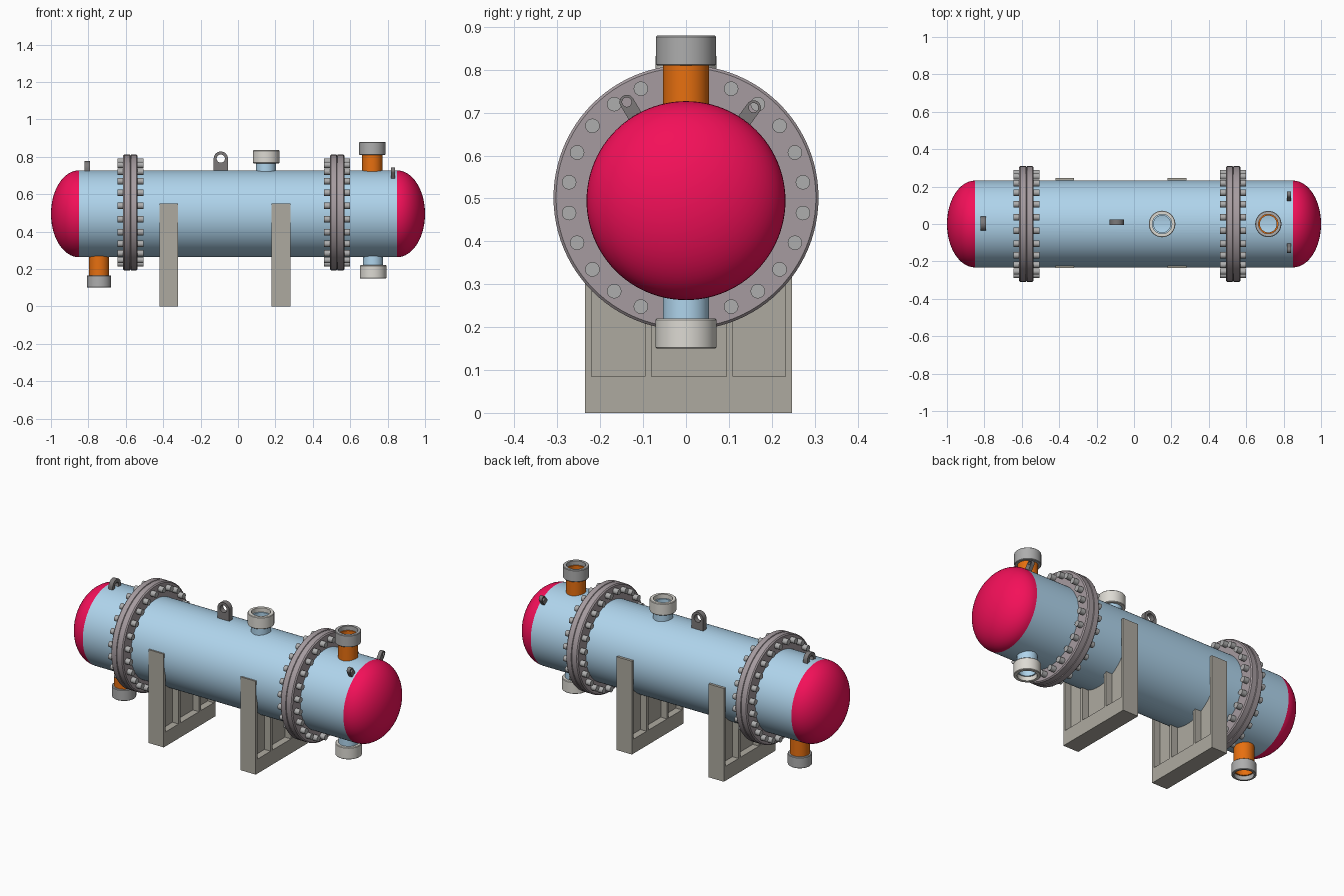
import bpy, bmesh
from math import sin, cos, pi, radians, sqrt
from mathutils import Matrix, Vector

if "Cube" in bpy.data.objects:
    bpy.data.objects.remove(bpy.data.objects["Cube"])

CZ, R = 0.495, 0.232          # shell axis height and radius


def mat(name, r, g, b):
    m = bpy.data.materials.new(name)
    m.diffuse_color = (r, g, b, 1)
    m.use_nodes = True
    m.node_tree.nodes["Principled BSDF"].inputs["Base Color"].default_value = m.diffuse_color
    return m


BLUE = mat("shell_blue", 0.43, 0.66, 0.84)
RED = mat("head_red", 0.9, 0.005, 0.1)
ORANGE = mat("pipe_orange", 0.8, 0.16, 0.005)
MAUVE = mat("flange_grey", 0.38, 0.33, 0.35)
STONE = mat("saddle_stone", 0.42, 0.40, 0.35)
PALE = mat("pale_grey", 0.72, 0.70, 0.65)
STEEL = mat("steel_grey", 0.42, 0.42, 0.42)
DARK = mat("lug_grey", 0.2, 0.19, 0.19)


def finish(name, bm, m, matrix=None):
    bmesh.ops.remove_doubles(bm, verts=bm.verts, dist=1e-5)
    if matrix:
        bm.transform(matrix)
    bmesh.ops.recalc_face_normals(bm, faces=bm.faces)
    me = bpy.data.meshes.new(name)
    bm.to_mesh(me)
    bm.free()
    ob = bpy.data.objects.new(name, me)
    bpy.context.collection.objects.link(ob)
    if m:
        me.materials.append(m)
    return ob


def loft(bm, loops, closed):
    """Skin a series of equal point loops."""
    rows = [[bm.verts.new(p) for p in lp] for lp in loops]
    n = len(rows[0])
    for i in range(len(rows) if closed else len(rows) - 1):
        a, b = rows[i], rows[(i + 1) % len(rows)]
        for j in range(n):
            k = (j + 1) % n
            bm.faces.new((a[j], a[k], b[k], b[j]))


def lathe(name, prof, m, matrix, n=64, closed=True):
    bm = bmesh.new()
    loft(bm, [[(r * cos(2 * pi * j / n), r * sin(2 * pi * j / n), h) for j in range(n)]
              for r, h in prof], closed)
    return finish(name, bm, m, matrix)


def box(bm, x0, x1, y0, y1, z0, z1):
    mx = Matrix.Translation(((x0 + x1) / 2, (y0 + y1) / 2, (z0 + z1) / 2)) @ \
        Matrix.Diagonal((x1 - x0, y1 - y0, z1 - z0, 1))
    bmesh.ops.create_cube(bm, size=1, matrix=mx)


AX = Matrix.Translation((0, 0, CZ)) @ Matrix.Rotation(pi / 2, 4, 'Y')

# Hollow shell
shell = lathe("shell", [(R, -0.85), (R, 0.85), (R - 0.015, 0.85), (R - 0.015, -0.85)], BLUE, AX, 96)

# Domed heads
for side, s in (("left", -1), ("right", 1)):
    lathe(side + "_head", [(R * cos(t * pi / 32), s * (0.85 + 0.15 * sin(t * pi / 32)))
                           for t in range(17)], RED, AX, 96, False)

# Girth flanges with bolts
for side, x in (("left", -0.575), ("right", 0.53)):
    AF = Matrix.Translation((x, 0, 0.502)) @ Matrix.Rotation(pi / 2, 4, 'Y')
    lathe(side + "_girth_flange",
          [(0.22, -0.039), (0.303, -0.039), (0.309, -0.033), (0.309, -0.003), (0.305, -0.001),
           (0.305, 0.001), (0.309, 0.003), (0.309, 0.033), (0.303, 0.039), (0.22, 0.039)],
          MAUVE, AF, 96)
    bm = bmesh.new()
    for i in range(24):
        a = radians(7.5 + 15 * i)
        bmesh.ops.create_cone(bm, cap_ends=True, segments=16, radius1=0.017, radius2=0.017,
                              depth=0.14, matrix=Matrix.Translation((0.275 * cos(a), 0.275 * sin(a), 0)))
    finish(side + "_flange_bolts", bm, STEEL, AF)

# Nozzles: x, direction, pipe end and collar end as distance from the shell axis
nozzles = [("top_right", 0.718, 1, 0.315, 0.385, 0.070, ORANGE, STEEL),
           ("top_middle", 0.15, 1, 0.270, 0.340, 0.071, BLUE, PALE),
           ("bottom_right", 0.722, -1, 0.275, 0.345, 0.071, BLUE, PALE),
           ("bottom_left", -0.743, -1, 0.330, 0.395, 0.065, ORANGE, STEEL)]
for name, x, d, h0, h1, rc, pm, cm in nozzles:
    M = Matrix.Translation((x, 0, CZ)) @ Matrix.Diagonal((1, 1, d, 1))
    hp = h1 - 0.025
    lathe(name + "_pipe", [(0.054, 0.222), (0.054, hp), (0.045, hp), (0.045, 0.222)], pm, M, 48)
    lathe(name + "_collar", [(0.052, h0), (rc - 0.003, h0), (rc, h0 + 0.003), (rc, h1 - 0.003),
                             (rc - 0.003, h1), (0.052, h1)], cm, M, 48)
    cutter = lathe("hole_cutter", [(0, 0.1), (0.046, 0.1), (0.046, 0.3), (0, 0.3)], None, M, 48, False)
    cutter.hide_render = True
    mod = shell.modifiers.new("hole", 'BOOLEAN')
    mod.operation, mod.solver, mod.object = 'DIFFERENCE', 'EXACT', cutter
    bpy.context.view_layer.objects.active = shell
    bpy.ops.object.modifier_apply(modifier=mod.name)
    bpy.data.objects.remove(cutter)


def lug(name, w, t, rh, drop, matrix):
    """Round-topped plate in local xz with an eye at the origin."""
    outer, inner = [], []
    for i in range(32):
        c, s = cos(i * pi / 16), sin(i * pi / 16)
        k = w / 2 if s >= -1e-6 else min(w / 2 / max(abs(c), 1e-6), drop / abs(s))
        outer.append((k * c, k * s))
        inner.append((rh * c, rh * s))
    # square off the two base corners
    for sx in (1, -1):
        i = min(range(17, 32), key=lambda q: (Vector(outer[q]) - Vector((sx * w / 2, -drop))).length)
        outer[i] = (sx * w / 2, -drop)
    bm = bmesh.new()
    loft(bm, [[(p, y, q) for p, q in lp] for lp, y in
              ((outer, -t / 2), (outer, t / 2), (inner, t / 2), (inner, -t / 2))], True)
    return finish(name, bm, DARK, matrix)


# Lifting lugs
QZ = Matrix.Rotation(pi / 2, 4, 'Z')
lug("middle_lifting_lug", 0.076, 0.03, 0.022, 0.075, Matrix.Translation((-0.092, 0.01, 0.79)))
lug("left_lifting_lug", 0.076, 0.027, 0.018, 0.03, Matrix.Translation((-0.806, 0.002, 0.738)) @ QZ)
for side, ang in (("front", 31), ("back", -36)):
    M = Matrix.Translation((0.828, 0, CZ)) @ Matrix.Rotation(radians(ang), 4, 'X') @ \
        Matrix.Translation((0, 0, 0.268)) @ QZ
    lug(side + "_small_lug", 0.034, 0.021, 0.011, 0.042, M)

# Saddles: end posts, base, ribs and a cradling web
for side, x in (("left", -0.37), ("right", 0.23)):
    x0, x1 = x - 0.05, x + 0.05
    bm = bmesh.new()
    arc = [(0.229 * cos(i * pi / 32), CZ - 0.229 * sin(i * pi / 32)) for i in range(33)]
    prof = [(-0.22, 0.08), (0.233, 0.08), (0.233, CZ)] + arc + [(-0.231, CZ), (-0.22, 0.4)]
    f = bm.faces.new([bm.verts.new((x - 0.01, y, z)) for y, z in prof])
    ext = bmesh.ops.extrude_face_region(bm, geom=[f], use_keep_orig=True)["geom"]
    bmesh.ops.translate(bm, vec=(0.02, 0, 0), verts=[v for v in ext if isinstance(v, bmesh.types.BMVert)])
    box(bm, x0, x1, -0.235, -0.22, 0, 0.55)
    box(bm, x0, x1, 0.232, 0.247, 0, 0.55)
    box(bm, x0, x1, -0.22, 0.232, 0, 0.085)
    for y0, y1 in ((-0.096, -0.08), (0.094, 0.11)):
        box(bm, x0, x1, y0, y1, 0.085, CZ - sqrt(0.228 ** 2 - 0.11 ** 2) + 0.012)
    finish(side + "_saddle", bm, STONE)

# Smooth curved surfaces, keep edges crisp
bpy.ops.object.select_all(action='SELECT')
bpy.ops.object.shade_smooth_by_angle(angle=radians(30))
